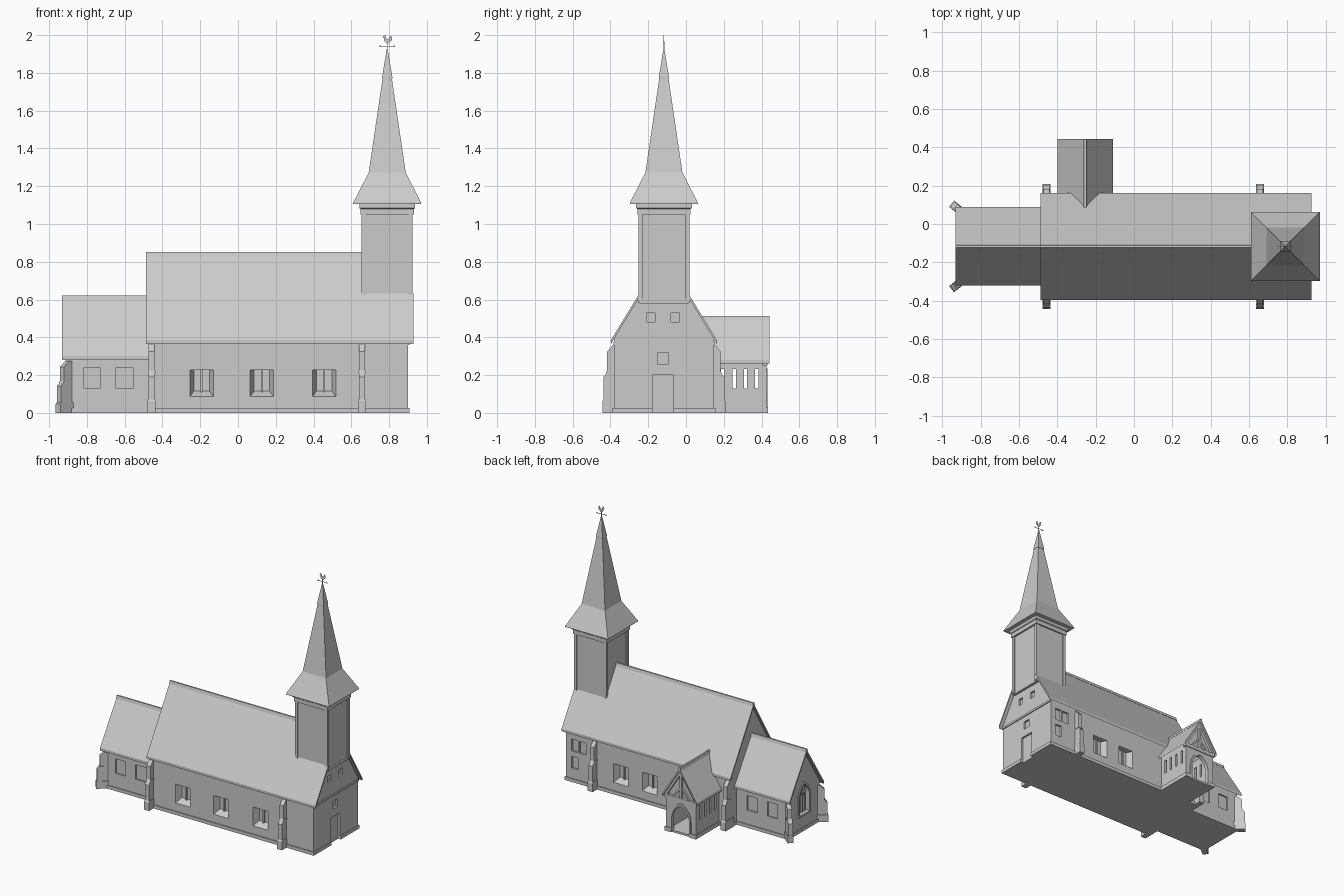
import bpy, bmesh
from math import sin, cos, pi, sqrt, acos, atan2
from mathutils import Matrix

if "Cube" in bpy.data.objects:
    bpy.data.objects.remove(bpy.data.objects["Cube"])

C = -0.117            # y of the nave / chancel / tower axis
TX = 0.79             # x of the tower axis
PX = -0.255           # x of the porch axis


def finish(name, bm):
    bmesh.ops.recalc_face_normals(bm, faces=bm.faces)
    me = bpy.data.meshes.new(name)
    bm.to_mesh(me)
    bm.free()
    ob = bpy.data.objects.new(name, me)
    bpy.context.collection.objects.link(ob)
    return ob


def prism(name, pts, axis, a, b, mat=None):
    """Extrude a 2D profile: axis x takes (y, z) points, axis y takes (x, z)."""
    bm = bmesh.new()
    co = (lambda p: (a, p[0], p[1])) if axis == 'x' else (lambda p: (p[0], a, p[1]))
    f = bm.faces.new([bm.verts.new(co(p)) for p in pts])
    r = bmesh.ops.extrude_face_region(bm, geom=[f])
    vs = [v for v in r['geom'] if isinstance(v, bmesh.types.BMVert)]
    bmesh.ops.translate(bm, verts=vs, vec=(b - a, 0, 0) if axis == 'x' else (0, b - a, 0))
    if mat:
        bm.transform(mat)
    return finish(name, bm)


def box(name, x0, x1, y0, y1, z0, z1):
    return prism(name, [(y0, z0), (y1, z0), (y1, z1), (y0, z1)], 'x', x0, x1)


def loft(name, rings, cx, cy):
    """Square rings of (half width, z) joined into a solid."""
    bm = bmesh.new()
    loops = [[bm.verts.new((cx + sx * h, cy + sy * h, z))
              for sx, sy in ((-1, -1), (1, -1), (1, 1), (-1, 1))] for h, z in rings]
    for lo, hi in zip(loops, loops[1:]):
        for i in range(4):
            j = (i + 1) % 4
            bm.faces.new((lo[i], lo[j], hi[j], hi[i]))
    bm.faces.new(loops[0])
    bm.faces.new(loops[-1])
    return finish(name, bm)


def gothic(c, w, z0, spring, h, n=8):
    """Pointed arch outline, from left foot over the apex to right foot."""
    k = (h * h - w * w) / (2 * w)
    end = acos(k / (k + w))
    left = [(k - (k + w) * cos(end * i / n), spring + (k + w) * sin(end * i / n)) for i in range(n + 1)]
    half = [(-w, z0)] + left
    return [(c + x, z) for x, z in half] + [(c - x, z) for x, z in reversed(half[:-1])]


def arch_ring(name, c, w, z0, spring, h, t, axis, a, b):
    inner = gothic(c, w, z0, spring, h)
    outer = gothic(c, w + t, z0, spring, h + t * 1.3)
    return prism(name, outer + inner[::-1], axis, a, b)


def splay(x0, x1, z0, z1, wall, s, depth, side=0.0, sill=0.0):
    """Window recess cutter in a wall facing s*y."""
    bm = bmesh.new()
    rows = []
    for y, i, k in ((wall + s * 0.002, 0, 0), (wall - s * depth, side, sill)):
        rows.append([bm.verts.new((x, y, z)) for x, z in
                     ((x0 + i, z0 + k), (x1 - i, z0 + k), (x1 - i, z1), (x0 + i, z1))])
    bm.faces.new(rows[0])
    bm.faces.new(rows[1])
    for i in range(4):
        j = (i + 1) % 4
        bm.faces.new((rows[0][i], rows[0][j], rows[1][j], rows[1][i]))
    return finish('cutter', bm)


def cut(ob, cutters):
    for c in cutters:
        c.hide_render = True
        m = ob.modifiers.new('cut', 'BOOLEAN')
        m.operation, m.solver, m.object = 'DIFFERENCE', 'EXACT', c
    dg = bpy.context.evaluated_depsgraph_get()
    me = bpy.data.meshes.new_from_object(ob.evaluated_get(dg))
    ob.modifiers.clear()
    ob.data = me
    for c in cutters:
        bpy.data.objects.remove(c)


def house(c, w, ridge, slope):
    e = ridge - slope * w
    return [(c - w, 0), (c + w, 0), (c + w, e), (c, ridge), (c - w, e)]


def roof(name, c, w, ridge, slope, axis, a, b, t=0.02):
    e = ridge - slope * w
    prism(name, [(c - w, e), (c, ridge), (c + w, e), (c + w, e - t), (c, ridge - t), (c - w, e - t)], axis, a, b)
    prism(name + '_ridge_cap', [(c - .012, ridge - .016), (c + .012, ridge - .016),
                                (c + .006, ridge + .007), (c - .006, ridge + .007)], axis, a, b)


# Nave: walls, windows, roof
S = 1.64
nave = prism('nave_walls', house(C, .265, .828, S), 'x', -.47, .68)
front, back = C - .265, C + .265
wins = [(-.193, -1), (.126, -1), (.456, -1), (.44, 1), (.2, 1)]
cut(nave, [splay(x - .063, x + .063, .085, .228, C + s * .265, s, .045, .022, .03) for x, s in wins])
for x, s in wins:
    y = C + s * .225
    box('nave_window_mullion', x - .005, x + .005, y - .006, y + .006, .11, .228)
roof('nave_roof', C, .28, .845, S, 'x', -.487, .68)

# West end under the tower: truncated gable, door and small windows
top = .6
e, k = .828 - S * .265, (.828 - top) / S
west = prism('west_end_walls', [(C - .265, 0), (C + .265, 0), (C + .265, e), (C + k, top), (C - k, top), (C - .265, e)],
             'x', .68, .9)
cut(west, [box('cutter', .885, .95, y0, y1, z0, z1) for y0, y1, z0, z1 in
           ((-.177, -.066, -.01, .2), (-.15, -.092, .26, .32), (-.208, -.164, .48, .53), (-.08, -.034, .48, .53))]
    + [splay(x0, x1, z0, z1, back, 1, .015) for x0, x1, z0, z1 in
       ((.735, .79, .23, .32), (.8, .855, .23, .32), (.8, .855, .1, .19))])
for s in (-1, 1):
    lo, hi, zl, zh = C + s * .28, C + s * .13, .845 - S * .28, .845 - S * .13
    prism('west_roof_slope', [(lo, zl), (hi, zh), (hi, zh - .02), (lo, zl - .02)], 'x', .68, .928)
box('gable_tie_beam', .895, .907, C - .268, C + .268, .36, .375)
box('tower_sill_beam', .85, .918, C - .137, C + .137, .582, .605)

# Chancel: walls, side windows, arched east window, roof
chancel = prism('chancel_walls', house(C, .185, .597, 1.537), 'x', -.905, -.46)
cuts = [splay(x0, x1, .13, .24, C + s * .185, s, .012) for s in (-1, 1) for x0, x1 in ((-.815, -.73), (-.646, -.557))]
cuts.append(prism('cutter', gothic(C, .055, .13, .26, .09), 'x', -.92, -.88))
cut(chancel, cuts)
arch_ring('east_window_surround', C, .055, .13, .26, .09, .014, 'x', -.913, -.895)
arch_ring('east_window_tracery', C, .028, .13, .24, .045, .007, 'x', -.893, -.875)
box('east_window_mullion', -.895, -.875, C - .005, C + .005, .13, .34)
box('east_window_sill', -.918, -.89, C - .07, C + .07, .118, .132)
roof('chancel_roof', C, .205, .615, 1.537, 'x', -.931, -.46)

# Plinths
plinth = box('nave_plinth', -.476, .908, C - .273, C + .273, 0, .025)
cut(plinth, [box('cutter', .885, .95, -.177, -.066, -.02, .2)])
box('chancel_plinth', -.912, -.46, C - .192, C + .192, 0, .025)


# Stepped buttresses, built pointing along +x then turned into place
def buttress(x, y, angle, f, w=.032):
    m = Matrix.Translation((x, y, 0)) @ Matrix.Rotation(angle, 4, 'Z')
    pts = [(-.04, 0), (.055, 0), (.055, .19), (.035, .215), (.035, .325), (0, .365), (-.04, .365)]
    prism('buttress', [(d, z * f) for d, z in pts], 'y', -w / 2, w / 2, m)
    base = [(-.04, 0), (.061, 0), (.061, .062), (.055, .072), (-.04, .072)]
    prism('buttress_base', [(d, z * f) for d, z in base], 'y', -w / 2 - .005, w / 2 + .005, m)
    drip = [(-.01, .21), (.042, .21), (.035, .225), (-.01, .225)]
    prism('buttress_drip', [(d, z * f) for d, z in drip], 'y', -w / 2 - .003, w / 2 + .003, m)


for s in (-1, 1):
    for x in (-.457, .657):
        buttress(x, C + s * .265, s * pi / 2, 1)
    buttress(-.905, C + s * .185, pi - s * .68, .75)

# Tower: shaft, corner posts, cornice
box('tower_shaft', TX - .127, TX + .127, C - .13, C + .13, .58, 1.1)
for sx in (-1, 1):
    for sy in (-1, 1):
        cx, cy = TX + sx * .124, C + sy * .124
        box('tower_corner_post', cx - .011, cx + .011, cy - .011, cy + .011, .59, 1.06)
loft('tower_cornice', [(.141, 1.05), (.141, 1.08), (.148, 1.085), (.148, 1.112)], TX, C)

# Spire with flared foot and metal cap
loft('spire', [(.18, 1.107), (.18, 1.113), (.098, 1.272), (.002, 1.925)], TX, C)
loft('spire_cap', [(.027, 1.77), (.027, 1.778), (.001, 1.935)], TX, C)

# Weather vane
box('vane_pole', TX - .002, TX + .002, C - .002, C + .002, 1.92, 1.965)
box('vane_arm', TX - .035, TX + .035, C - .001, C + .001, 1.939, 1.942)
for s in (-1, 1):
    box('vane_arm_tip', TX + s * .037 - .004, TX + s * .037 + .004, C - .001, C + .001, 1.936, 1.945)
bird = [(-.003, 1.955), (.006, 1.955), (.016, 1.966), (.026, 1.974), (.025, 1.99), (.015, 1.997), (.012, 1.985),
        (.004, 1.977), (-.006, 1.982), (-.009, 1.998), (-.016, 2.0), (-.025, 1.989), (-.017, 1.985), (-.014, 1.968)]
prism('weather_cock', [(TX + x, z) for x, z in bird], 'y', C - .0015, C + .0015)

# Porch: floor, slotted side walls, arched front, timber gable, roof
PW, PY = .125, .425
box('porch_floor', PX - PW, PX + PW, .13, PY, 0, .015)
for s in (-1, 1):
    x0, x1 = sorted((PX + s * PW, PX + s * (PW - .02)))
    box('porch_side_wall', x0, x1, .14, PY, 0, .13)
    box('porch_side_header', x0, x1, .14, PY, .232, .29)
    slits = [.195, .255, .315, .375]
    edges = [.14] + [v for y in slits for v in (y - .009, y + .009)] + [PY]
    for y0, y1 in zip(edges[::2], edges[1::2]):
        box('porch_pier', x0, x1, y0, y1, .13, .232)
    x0, x1 = sorted((PX + s * (PW + .007), PX + s * .085))
    box('porch_plinth', x0, x1, PY - .03, PY + .009, 0, .03)
    x0, x1 = sorted((PX + s * (PW + .007), PX + s * (PW - .01)))
    box('porch_side_plinth', x0, x1, .14, PY, 0, .03)
arch = gothic(PX, .075, 0, .11, .11)
prism('porch_front', [(PX - PW, 0)] + arch + [(PX + PW, 0), (PX + PW, .265), (PX - PW, .265)], 'y', PY - .025, PY)
arch_ring('porch_arch_moulding', PX, .073, 0, .11, .108, .014, 'y', PY - .02, PY + .007)
prism('porch_gable_panel', [(PX - PW, .26), (PX + PW, .26), (PX + PW, .295), (PX, .487), (PX - PW, .295)],
      'y', PY - .04, PY - .015)
box('porch_tie_beam', PX - .135, PX + .135, PY - .02, PY + .006, .25, .275)
box('porch_king_post', PX - .009, PX + .009, PY - .02, PY + .003, .27, .47)
for s in (-1, 1):
    prism('porch_rafter', [(PX + s * .14, .27), (PX, .487), (PX, .457), (PX + s * .12, .27)], 'y', PY - .02, PY + .005)
    prism('porch_brace', [(PX + s * .075, .275), (PX + s * .06, .275), (PX, .345), (PX, .365)], 'y', PY - .02, PY)
roof('porch_roof', PX, .145, .505, 1.55, 'y', .07, .443)
prism('inner_door', gothic(PX, .055, .015, .1, .08), 'y', .14, .155)
arch_ring('inner_door_surround', PX, .055, .015, .1, .08, .012, 'y', .14, .16)
